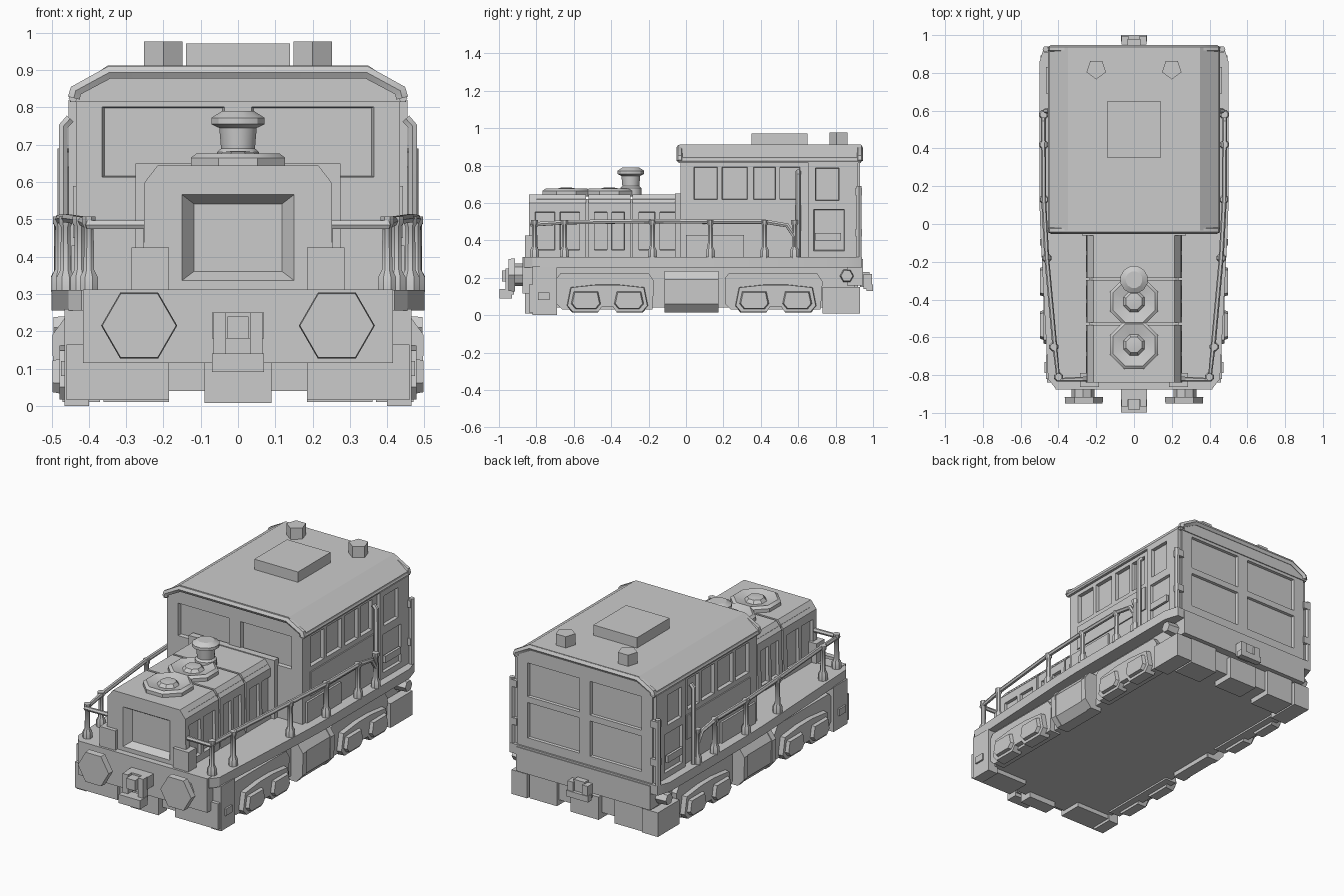
import bpy, bmesh, math
from mathutils import Vector

if "Cube" in bpy.data.objects:
    bpy.data.objects.remove(bpy.data.objects["Cube"])

COL = bpy.context.scene.collection


def finish(name, bm, mirror=False, bevel=0.0):
    """Turn a bmesh into an object, optionally bevelled and mirrored in x."""
    if bevel:
        edges = [e for e in bm.edges if len(e.link_faces) == 2 and e.calc_face_angle(0) > 0.5]
        bmesh.ops.bevel(bm, geom=edges, offset=bevel, segments=1, affect='EDGES', clamp_overlap=True)
    bmesh.ops.recalc_face_normals(bm, faces=bm.faces[:])
    me = bpy.data.meshes.new(name)
    bm.to_mesh(me)
    bm.free()
    ob = bpy.data.objects.new(name, me)
    COL.objects.link(ob)
    if mirror:
        ob.modifiers.new("mirror", 'MIRROR')
    return ob


def add_prism(bm, pts, axis, a, b, scale=1.0):
    """Extrude a 2D profile along an axis; scale shrinks the far end."""
    cu = sum(p[0] for p in pts) / len(pts)
    cv = sum(p[1] for p in pts) / len(pts)
    def put(u, v, w):
        return {'x': (w, u, v), 'y': (u, w, v), 'z': (u, v, w)}[axis]
    near = [bm.verts.new(put(u, v, a)) for u, v in pts]
    far = [bm.verts.new(put(cu + (u - cu) * scale, cv + (v - cv) * scale, b)) for u, v in pts]
    n = len(pts)
    bm.faces.new(near)
    bm.faces.new(far[::-1])
    for i in range(n):
        bm.faces.new((near[i], near[(i + 1) % n], far[(i + 1) % n], far[i]))


def prism(name, pts, axis, a, b, scale=1.0, mirror=False, bevel=0.0):
    bm = bmesh.new()
    add_prism(bm, pts, axis, a, b, scale)
    return finish(name, bm, mirror, bevel)


def rect(u0, u1, v0, v1):
    return [(u0, v0), (u1, v0), (u1, v1), (u0, v1)]


def box(name, x0, x1, y0, y1, z0, z1, mirror=False, bevel=0.008):
    return prism(name, rect(x0, x1, y0, y1), 'z', z0, z1, 1, mirror, bevel)


def ngon(n, r, cu=0, cv=0, turn=0.0):
    return [(cu + r * math.cos(turn + i * math.tau / n), cv + r * math.sin(turn + i * math.tau / n)) for i in range(n)]


def sym(half):
    """Complete a right-hand profile with its mirror image."""
    return half + [(-u, v) for u, v in reversed(half)]


def lathe(name, profile, x, y, n, mirror=False):
    """Stack of n-gon rings (radius, z) around a vertical axis."""
    bm = bmesh.new()
    rings = [[bm.verts.new((u, v, z)) for u, v in ngon(n, r, x, y, math.pi / n)] for r, z in profile]
    for lo, hi in zip(rings, rings[1:]):
        for i in range(n):
            bm.faces.new((lo[i], lo[(i + 1) % n], hi[(i + 1) % n], hi[i]))
    bm.faces.new(rings[0])
    bm.faces.new(rings[-1])
    return finish(name, bm, mirror)


def tube(name, path, r, mirror=False):
    cu = bpy.data.curves.new(name, 'CURVE')
    cu.dimensions = '3D'
    cu.bevel_depth, cu.bevel_resolution, cu.use_fill_caps = r, 1, True
    sp = cu.splines.new('POLY')
    sp.points.add(len(path) - 1)
    for p, co in zip(sp.points, path):
        p.co = (*co, 1)
    tmp = bpy.data.objects.new(name + "_path", cu)
    COL.objects.link(tmp)
    me = bpy.data.meshes.new_from_object(tmp.evaluated_get(bpy.context.evaluated_depsgraph_get()))
    bpy.data.objects.remove(tmp)
    ob = bpy.data.objects.new(name, me)
    COL.objects.link(ob)
    if mirror:
        ob.modifiers.new("mirror", 'MIRROR')


def carve(ob, cuts):
    """Subtract tapered recesses, each (profile, axis, start, end, taper)."""
    bm = bmesh.new()
    for c in cuts:
        add_prism(bm, *c)
    cutter = finish("cutter", bm)
    cutter.hide_render = True
    m = ob.modifiers.new("recess", 'BOOLEAN')
    m.object, m.operation, m.solver = cutter, 'DIFFERENCE', 'EXACT'
    me = bpy.data.meshes.new_from_object(ob.evaluated_get(bpy.context.evaluated_depsgraph_get()))
    ob.modifiers.clear()
    ob.data = me
    bpy.data.objects.remove(cutter)


# Underframe, deck tapering to the front, end beams
box("underframe", -0.42, 0.42, -0.82, 0.9, 0.04, 0.27)
prism("deck", sym([(0.42, -0.865), (0.455, -0.82), (0.495, -0.05), (0.5, 0.1), (0.5, 0.86), (0.475, 0.94)]),
      'z', 0.255, 0.31, bevel=0.01)
box("front_beam", -0.415, 0.415, -0.875, -0.8, 0.115, 0.312)
box("rear_beam", -0.43, 0.43, 0.86, 0.945, 0.16, 0.3)
box("front_step_box", 0.185, 0.46, -0.84, -0.7, 0.015, 0.165, True, 0.015)
box("front_step_side", 0.40, 0.465, -0.82, -0.69, 0.0, 0.26, True)
box("front_step_plate", 0.46, 0.475, -0.79, -0.73, 0.08, 0.12, True, 0)
box("rear_step_box", 0.185, 0.36, 0.78, 0.92, 0.01, 0.16, True, 0.015)
box("rear_step_side", 0.37, 0.47, 0.73, 0.93, 0.01, 0.15, True, 0.015)
for y0, y1, end in ((-0.86, -0.78, "front"), (0.8, 0.93, "rear")):
    box(end + "_centre_block", -0.09, 0.09, y0, y1, 0.008, 0.14, bevel=0.02)
prism("rear_side_lamp", ngon(6, 0.038, 0.86, 0.21), 'x', 0.42, 0.495, 0.85, True)

# Buffers and couplers
prism("buffer_stem", ngon(8, 0.06, 0.27, 0.215), 'y', -0.915, -0.86, 1, True)
prism("buffer_head", ngon(6, 0.102, 0.265, 0.215), 'y', -0.915, -0.95, 0.97, True)
box("front_coupler_shank", -0.07, 0.07, -0.93, -0.86, 0.18, 0.25)
box("front_coupler_jaw", -0.07, 0.07, -0.998, -0.93, 0.09, 0.14, bevel=0.015)
box("front_coupler_cheek", 0.032, 0.066, -0.965, -0.92, 0.11, 0.25, True)
box("front_coupler_pin", -0.028, 0.028, -0.985, -0.93, 0.18, 0.24)
box("rear_coupler_shank", -0.035, 0.035, 0.93, 0.98, 0.15, 0.23)
box("rear_coupler_jaw", -0.07, 0.07, 0.965, 1.0, 0.13, 0.165)
box("rear_coupler_cheek", 0.03, 0.065, 0.95, 0.995, 0.14, 0.22, True)

# Bogie side frames with paired axle boxes
for c, end in ((-0.42, "front"), (0.48, "rear")):
    prism(end + "_bogie_back", [(c - 0.27, 0.06), (c - 0.24, 0.03), (c + 0.24, 0.03), (c + 0.25, 0.18), (c + 0.22, 0.225),
          (c - 0.25, 0.225), (c - 0.27, 0.2)], 'x', 0.38, 0.45, 1, True, 0.008)
    prism(end + "_bogie_frame", [(c - 0.22, 0.05), (c - 0.19, 0.015), (c - 0.05, 0.015), (c - 0.03, 0.045), (c + 0.03, 0.045),
          (c + 0.05, 0.015), (c + 0.19, 0.015), (c + 0.22, 0.05), (c + 0.2, 0.15), (c + 0.06, 0.165), (c - 0.06, 0.165),
          (c - 0.2, 0.15)], 'x', 0.42, 0.478, 0.97, True, 0.008)
    for d in (-0.115, 0.115):
        prism(end + "_axle_box", [(c + d - 0.085, 0.06), (c + d - 0.06, 0.03), (c + d + 0.06, 0.03), (c + d + 0.085, 0.06),
              (c + d + 0.07, 0.13), (c + d - 0.07, 0.13)], 'x', 0.46, 0.497, 0.85, True, 0.006)

# Fuel tank with rounded outer face and end straps
tank = [(0.38, 0.015), (0.45, 0.015), (0.49, 0.06), (0.493, 0.19), (0.46, 0.235), (0.38, 0.235)]
prism("tank", tank, 'y', -0.11, 0.17, 1, True, 0.008)
for y in (-0.115, 0.14):
    prism("tank_strap", [(x + 0.005, z) for x, z in tank], 'y', y, y + 0.035, 1, True)

# Hood in three sections on a narrower core
box("hood_core", -0.235, 0.235, -0.8, -0.03, 0.3, 0.62)
hood = sym([(0.255, 0.3), (0.25, 0.6), (0.215, 0.645)])
for k, (y0, y1) in enumerate(((-0.84, -0.535), (-0.522, -0.297), (-0.285, -0.02))):
    h = prism("hood_section", hood, 'y', y0, y1, 1, False, 0.012)
    cuts = []
    mid = (y0 + y1) / 2
    for s in (1, -1):
        for a, b in ((y0 + 0.03, mid - 0.01), (mid + 0.01, y1 - 0.03)):
            cuts.append((rect(a, b, 0.34, 0.56), 'x', s * 0.29, s * 0.235, 0.9))
    if k == 0:
        cuts.append((rect(-0.158, 0.158, 0.33, 0.572), 'y', -0.85, -0.79, 0.7))
    carve(h, cuts)
box("hood_rear_saddle", -0.275, 0.275, -0.06, -0.02, 0.3, 0.65, bevel=0.03)

# Roof fans on the hood and the exhaust stack
for y in (-0.64, -0.41):
    lathe("fan_plate", [(0.137, 0.635), (0.137, 0.665), (0.12, 0.677), (0.06, 0.662), (0.045, 0.68), (0.02, 0.683)], 0, y, 8)
lathe("exhaust_stack", [(0.06, 0.64), (0.058, 0.68), (0.047, 0.69), (0.052, 0.745), (0.074, 0.755), (0.074, 0.772),
      (0.045, 0.79)], 0, -0.295, 12)

# Cab body with recessed windows and panels
cab = prism("cab", sym([(0.435, 0.3), (0.435, 0.83), (0.345, 0.89)]), 'y', -0.03, 0.93)
cuts = []
for s in (1, -1):
    for y0, y1 in ((0.04, 0.17), (0.19, 0.33), (0.36, 0.48), (0.5, 0.61)):
        cuts.append((rect(y0, y1, 0.615, 0.795), 'x', s * 0.45, s * 0.415, 0.93))
    x0, x1 = sorted((s * 0.03, s * 0.37))
    cuts.append((rect(x0, x1, 0.61, 0.805), 'y', -0.05, -0.01, 0.93))
    for z0, z1 in ((0.36, 0.57), (0.6, 0.8)):
        cuts.append((rect(x0, x1, z0, z1), 'y', 0.945, 0.915, 0.95))
carve(cab, cuts)
box("cab_side_locker", 0.43, 0.447, 0.0, 0.31, 0.31, 0.43, True, 0.006)
box("cab_waist_panel", 0.43, 0.442, 0.04, 0.62, 0.45, 0.59, True, 0.006)

# Rear cab doors with window and lower panel
door = box("cab_door", 0.42, 0.455, 0.655, 0.92, 0.31, 0.82, bevel=0.006)
carve(door, [(rect(0.69, 0.82, 0.61, 0.79), 'x', 0.47, 0.437, 0.93), (rect(0.68, 0.85, 0.34, 0.57), 'x', 0.47, 0.44, 0.93)])
door.modifiers.new("mirror", 'MIRROR')
box("door_step", 0.45, 0.465, 0.69, 0.83, 0.4, 0.44, True, 0.005)

# Roof shell with rolled end lips, roof box and horns
prism("roof", sym([(0.432, 0.815), (0.45, 0.815), (0.45, 0.843), (0.35, 0.912)])[1:-1], 'y', -0.035, 0.935)
lip = [(0.44, 0.825), (0.435, 0.845), (0.345, 0.894)]
lip = lip + [(-x, z) for x, z in reversed(lip)]
for y, end in ((-0.033, "front"), (0.928, "rear")):
    tube(end + "_roof_lip", [(x, y, z) for x, z in lip], 0.019)
tube("roof_gutter", [(0.442, -0.04, 0.825), (0.442, 0.935, 0.825)], 0.012, True)
box("roof_hatch", -0.14, 0.14, 0.35, 0.65, 0.9, 0.972)
prism("roof_horn", ngon(5, 0.054, 0.2, 0.82, -0.31), 'z', 0.89, 0.977, 1, True, 0.004)

# Walkway railing: posts in sleeves, top rail, front corner
tube("top_rail", [(0.24, -0.82, 0.485), (0.4, -0.825, 0.485), (0.42, -0.64, 0.497), (0.462, -0.18, 0.503), (0.478, 0.13, 0.5),
     (0.48, 0.42, 0.5), (0.48, 0.54, 0.48), (0.48, 0.58, 0.42), (0.48, 0.58, 0.31)], 0.013, True)
for x, y in ((0.4, -0.81), (0.425, -0.65), (0.462, -0.18), (0.477, 0.13), (0.478, 0.42), (0.478, 0.58)):
    lathe("rail_post", [(0.026, 0.305), (0.026, 0.345), (0.015, 0.365), (0.014, 0.48), (0.02, 0.49), (0.02, 0.508)], x, y, 8, True)
box("front_rail_foot", 0.185, 0.285, -0.862, -0.79, 0.3, 0.425, True, 0.02)
tube("front_rail_upright", [(0.24, -0.82, 0.4), (0.24, -0.82, 0.485)], 0.014, True)

# Tall door grab rails and rear corner grab rails
tube("door_grab_rail", [(0.45, 0.6, 0.77), (0.468, 0.6, 0.75), (0.468, 0.6, 0.31)], 0.014, True)
tube("rear_grab_rail", [(0.468, 0.925, 0.31), (0.468, 0.925, 0.69)], 0.016, True)
for z in (0.44, 0.66):
    box("grab_rail_bracket", 0.43, 0.475, 0.905, 0.94, z - 0.02, z + 0.02, True, 0)

# Smooth shading with crisp edges
for ob in COL.objects:
    ob.select_set(True)
    bpy.context.view_layer.objects.active = ob
bpy.ops.object.shade_smooth_by_angle(angle=math.radians(30))
